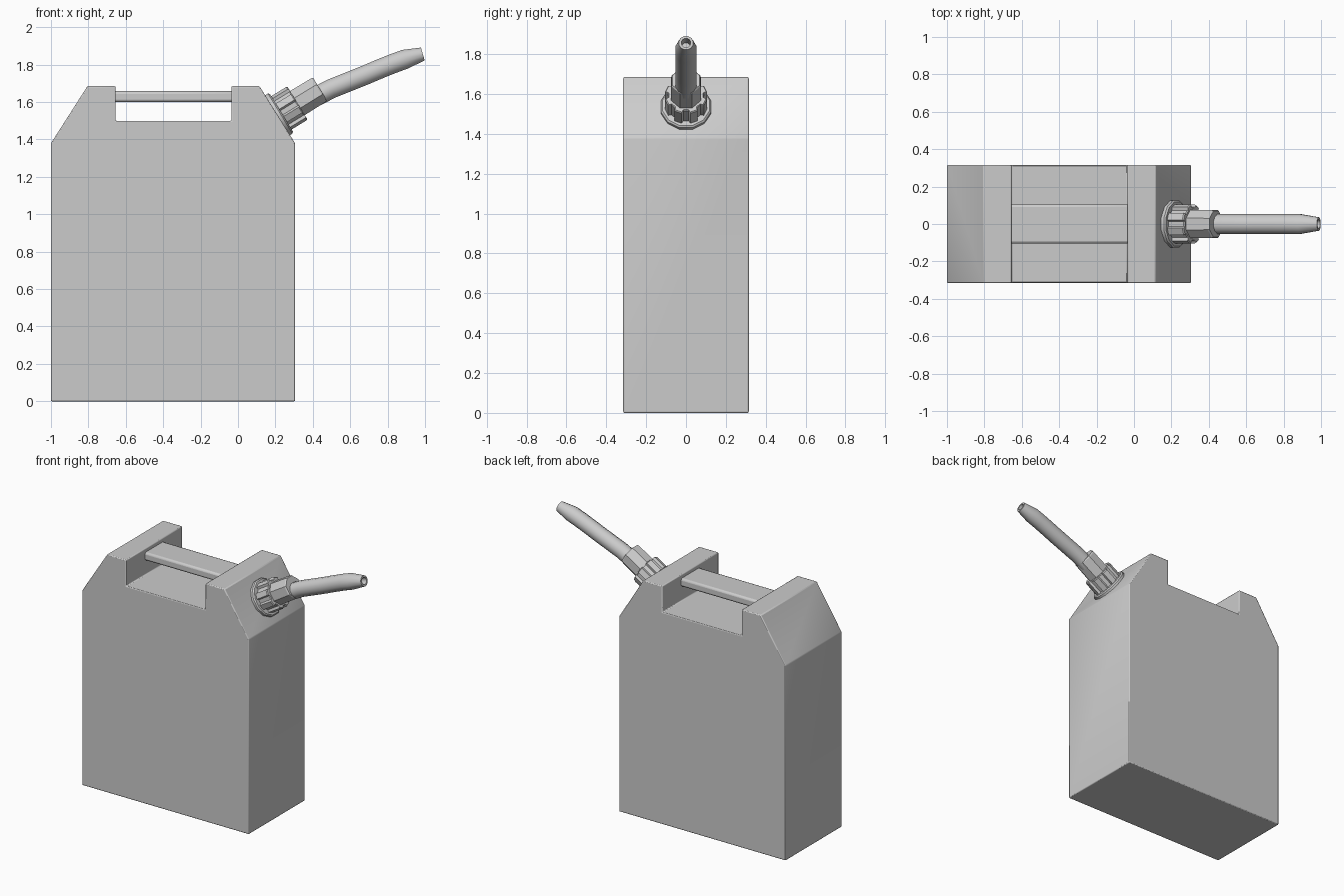
import bpy, bmesh
from math import cos, sin, pi, radians
from mathutils import Vector

if "Cube" in bpy.data.objects:
    bpy.data.objects.remove(bpy.data.objects["Cube"])


def finish(name, bm, bevel=0.0, segments=2, angle=35):
    bmesh.ops.recalc_face_normals(bm, faces=bm.faces)
    mesh = bpy.data.meshes.new(name)
    bm.to_mesh(mesh)
    bm.free()
    ob = bpy.data.objects.new(name, mesh)
    bpy.context.collection.objects.link(ob)
    if bevel:
        mod = ob.modifiers.new("Bevel", 'BEVEL')
        mod.width, mod.segments = bevel, segments
    bpy.ops.object.select_all(action='DESELECT')
    ob.select_set(True)
    bpy.context.view_layer.objects.active = ob
    bpy.ops.object.shade_smooth_by_angle(angle=radians(angle))
    return ob


def extrude_profile(name, profile, half_depth, bevel):
    """Extrude an XZ outline along y, symmetric about y = 0."""
    bm = bmesh.new()
    face = bm.faces.new([bm.verts.new((x, -half_depth, z)) for x, z in profile])
    ret = bmesh.ops.extrude_face_region(bm, geom=[face])
    verts = [v for v in ret["geom"] if isinstance(v, bmesh.types.BMVert)]
    bmesh.ops.translate(bm, verts=verts, vec=(0, 2 * half_depth, 0))
    return finish(name, bm, bevel)


def loft(name, rings, section, angle=35):
    """Skin rings (centre, direction, radius) with a section of (angle, scale)."""
    bm = bmesh.new()
    loops = []
    for centre, direction, radius in rings:
        side = Vector((0, 1, 0))
        up = direction.cross(side).normalized()
        loops.append([bm.verts.new(centre + radius * s * (cos(a) * side + sin(a) * up))
                      for a, s in section])
    n = len(section)
    for lo, hi in zip(loops, loops[1:]):
        for i in range(n):
            bm.faces.new((lo[i], lo[(i + 1) % n], hi[(i + 1) % n], hi[i]))
    bm.faces.new(loops[0])
    bm.faces.new(loops[-1])
    return finish(name, bm, angle=angle)


def polygon(n):
    return [(2 * pi * (i + 0.5) / n, 1.0) for i in range(n)]


# Can body with sloped shoulders and handle recess
extrude_profile("can_body", [
    (-1, 0), (0.305, 0), (0.305, 1.38), (0.115, 1.685), (-0.035, 1.685),
    (-0.035, 1.5), (-0.655, 1.5), (-0.655, 1.685), (-0.805, 1.685), (-1, 1.38)],
    0.315, 0.006)

# Handle bar across the recess
extrude_profile("handle", [(-0.67, 1.6), (-0.02, 1.6), (-0.02, 1.658), (-0.67, 1.658)],
                0.105, 0.014)

# Spout fittings, stacked along the shoulder normal
base = Vector((0.212, 0, 1.53))
axis = Vector((0.853, 0, 0.523)).normalized()


def stack(steps):
    return [(base + axis * d, axis, r) for d, r in steps]


loft("cap_flange", stack([(-0.03, 0.13), (0.016, 0.13), (0.024, 0.122)]), polygon(12))

# Ribbed screw cap: eight raised grips
ribs = []
for i in range(8):
    mid = 2 * pi * (i + 0.5) / 8
    ribs += [(mid + o, s) for o, s in ((-0.25, 0.85), (-0.18, 1), (0.18, 1), (0.25, 0.85))]
loft("screw_cap", stack([(0.0, 0.107), (0.118, 0.107), (0.124, 0.102)]), ribs)

loft("spout_collar", stack([(0.1, 0.082), (0.258, 0.08), (0.266, 0.074)]), polygon(8), 25)

# Curved pouring tube with tapered, hollow tip
path = [Vector((x, 0, z)) for x, z in (
    (0.41, 1.625), (0.5, 1.672), (0.59, 1.708), (0.68, 1.744), (0.76, 1.778),
    (0.83, 1.806), (0.893, 1.829), (0.988, 1.857))]
rings = []
for i, p in enumerate(path):
    d = (path[min(i + 1, len(path) - 1)] - path[max(i - 1, 0)]).normalized()
    rings.append((p, d, 0.054))
tip, d, _ = rings.pop()
rings += [(tip, d, 0.037), (tip, d, 0.024), (tip - d * 0.08, d, 0.024)]
loft("spout_tube", rings, polygon(12), 40)
